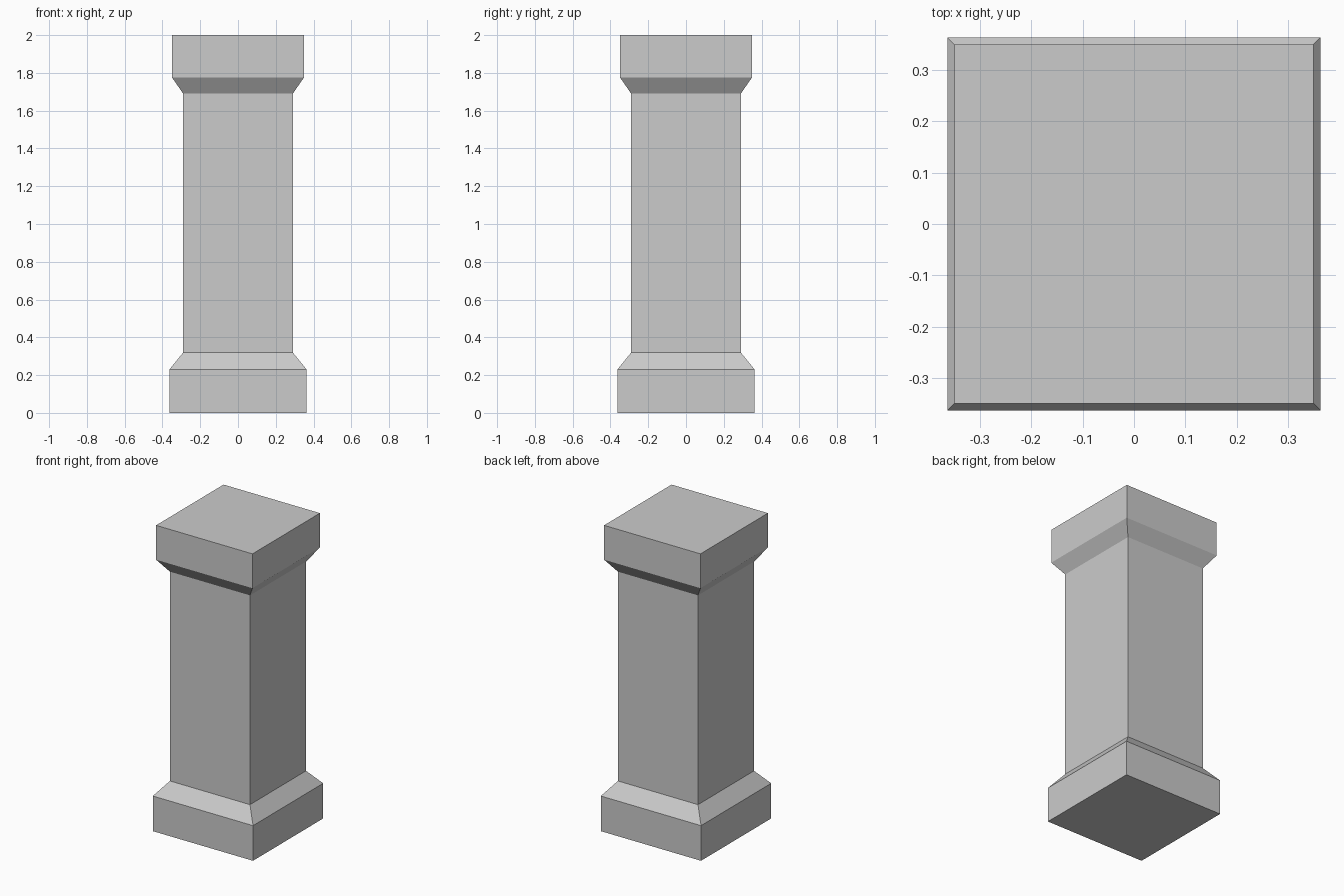
import bpy
import bmesh

cube = bpy.data.objects.get("Cube")
if cube:
    bpy.data.objects.remove(cube, do_unlink=True)

# Stone colour
GREY = (0.6, 0.6, 0.6, 1.0)
stone = bpy.data.materials.new("grey_stone")
stone.use_nodes = True
stone.diffuse_color = GREY
stone.node_tree.nodes["Principled BSDF"].inputs["Base Color"].default_value = GREY


def square_part(name, profile, cap_bottom=False, cap_top=False):
    """Skin a stack of square rings given as (half width, height)."""
    bm = bmesh.new()
    corners = ((-1, -1), (1, -1), (1, 1), (-1, 1))
    rings = [[bm.verts.new((x * w, y * w, z)) for x, y in corners]
             for w, z in profile]
    for low, high in zip(rings, rings[1:]):
        for i in range(4):
            j = (i + 1) % 4
            bm.faces.new((low[i], low[j], high[j], high[i]))
    if cap_bottom:
        bm.faces.new(reversed(rings[0]))
    if cap_top:
        bm.faces.new(rings[-1])
    mesh = bpy.data.meshes.new(name)
    bm.to_mesh(mesh)
    bm.free()
    mesh.materials.append(stone)
    obj = bpy.data.objects.new(name, mesh)
    bpy.context.scene.collection.objects.link(obj)
    return obj


BASE, SHAFT, CAP = 0.363, 0.29, 0.349
SHAFT_BOTTOM, SHAFT_TOP = 0.32, 1.69

# Base block with sloped shoulder
square_part("base", [(BASE, 0), (BASE, 0.23), (SHAFT, SHAFT_BOTTOM)],
            cap_bottom=True)
# Plain square shaft
square_part("shaft", [(SHAFT, SHAFT_BOTTOM), (SHAFT, SHAFT_TOP)])
# Flared capital with flat top
square_part("capital", [(SHAFT, SHAFT_TOP), (CAP, 1.775), (CAP, 2)],
            cap_top=True)
